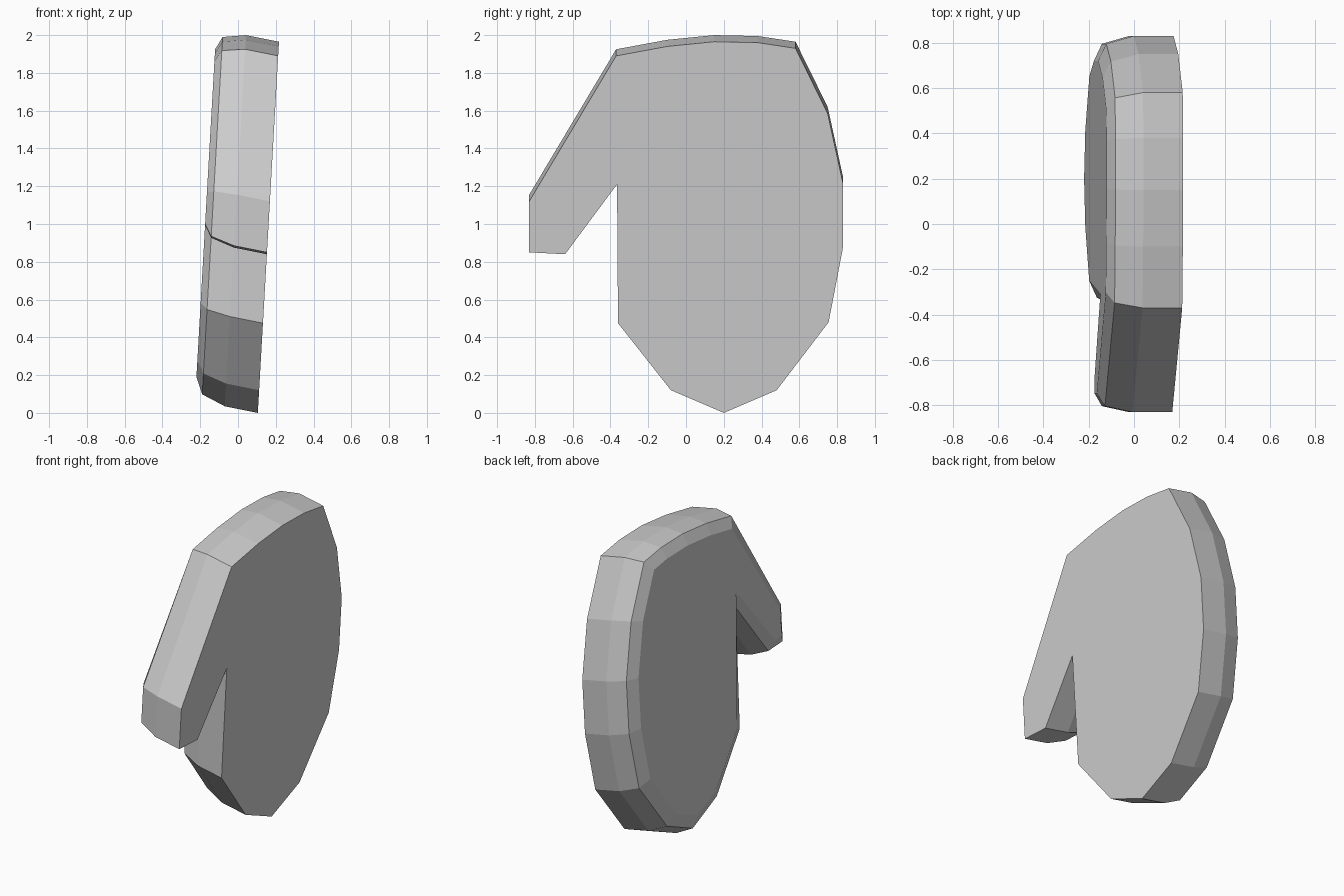
import bpy, bmesh
from mathutils import Vector

if "Cube" in bpy.data.objects:
    bpy.data.objects.remove(bpy.data.objects["Cube"])

# Mitten outline seen from the right side (y, z), counter-clockwise
outline = [Vector(p) for p in [
    (-0.83, 0.85), (-0.64, 0.84), (-0.365, 1.21), (-0.36, 0.475),
    (-0.08, 0.12), (0.20, 0.0), (0.48, 0.12), (0.755, 0.48),
    (0.83, 0.87), (0.83, 1.22), (0.75, 1.585), (0.58, 1.93),
    (0.38, 1.96), (0.15, 1.965), (-0.10, 1.94), (-0.37, 1.89), (-0.83, 1.12)]]


def inset(points, dist):
    """Move each corner inward along its mitre; the thumb narrows less."""
    result = []
    n = len(points)
    for i, p in enumerate(points):
        a = (p - points[i - 1]).normalized()
        b = (points[(i + 1) % n] - p).normalized()
        na, nb = Vector((-a.y, a.x)), Vector((-b.y, b.x))
        m = (na + nb).normalized()
        mitre = min(1 / max(m.dot(na), 0.1), 1.6)
        d = dist * (0.75 if p.y > 0.8 and p.x < -0.5 else 1.0)
        result.append(p + m * d * mitre)
    return result


# Slab layers: offset to the left, upward drift, inset
layers = [(0.0, 0.0, 0.0), (0.177, 0.035, 0.0), (0.30, 0.06, 0.035), (0.336, 0.07, 0.11)]
bm = bmesh.new()
rings = []
for dx, dz, d in layers:
    ring = []
    for p in inset(outline, d):
        z = p.y + dz
        ring.append(bm.verts.new((0.105 + 0.057 * z - dx, p.x, z)))
    rings.append(ring)

# Side bands and the two flat faces
n = len(outline)
for r0, r1 in zip(rings, rings[1:]):
    for i in range(n):
        j = (i + 1) % n
        bm.faces.new((r0[i], r1[i], r1[j], r0[j]))
bm.faces.new(rings[0])
bm.faces.new(rings[-1][::-1])
bmesh.ops.recalc_face_normals(bm, faces=bm.faces)

mesh = bpy.data.meshes.new("mitten_hand")
bm.to_mesh(mesh)
bm.free()
bpy.context.collection.objects.link(bpy.data.objects.new("mitten_hand", mesh))
